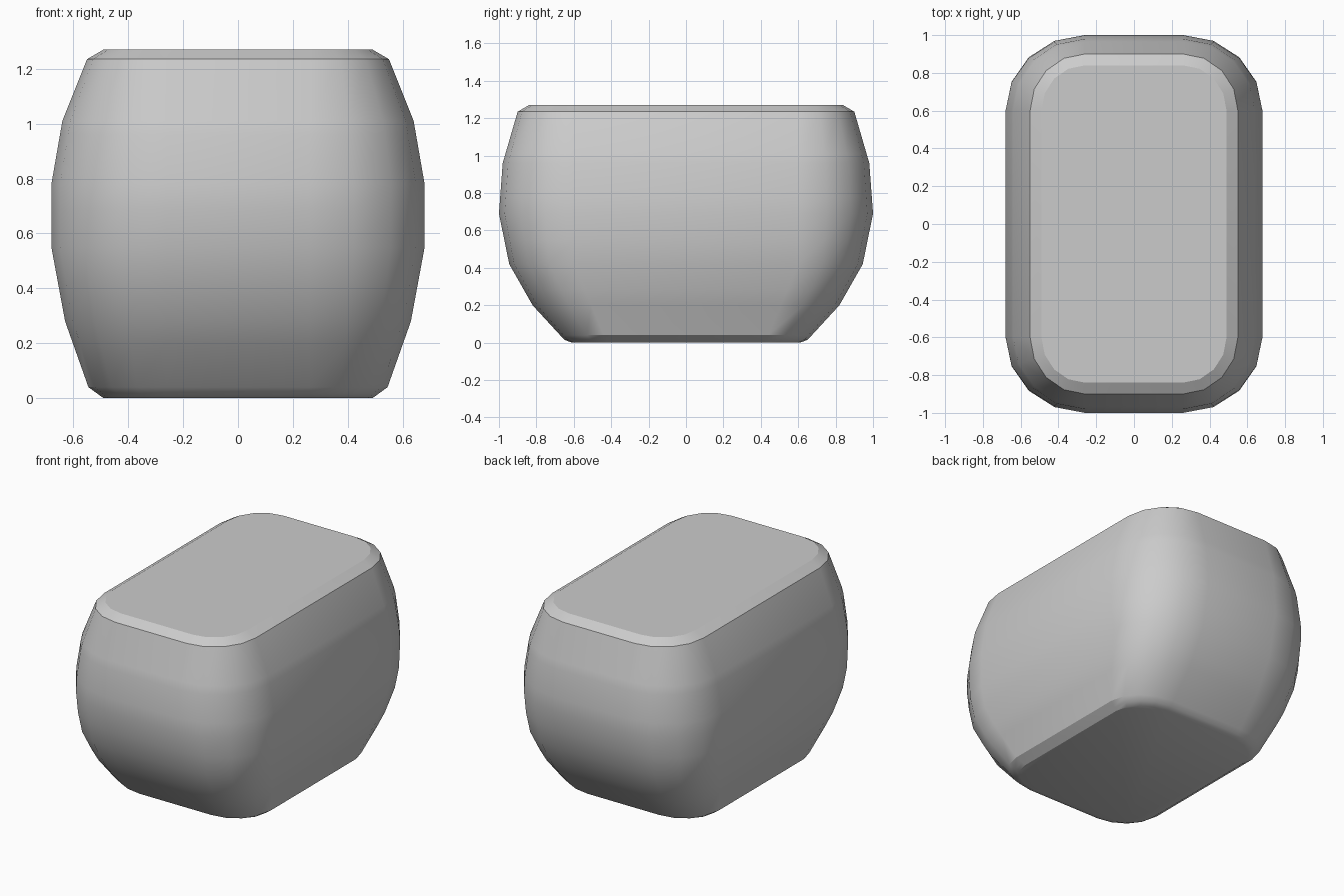
import bpy, bmesh, math

cube = bpy.data.objects.get("Cube")
if cube:
    bpy.data.objects.remove(cube, do_unlink=True)

grey = bpy.data.materials.new("plain grey")
grey.use_nodes = True
colour = (0.6, 0.6, 0.6, 1)
grey.diffuse_color = colour
grey.node_tree.nodes["Principled BSDF"].inputs["Base Color"].default_value = colour

# Profiles of the bulging walls: (height, half size)
SIDE = [(0, .49), (.04, .545), (.28, .63), (.55, .68), (.78, .68), (1.01, .64), (1.235, .55), (1.27, .49)]
END = [(0, .61), (.015, .65), (.2, .82), (.42, .945), (.69, 1), (.96, .98), (1.235, .9), (1.27, .84)]
# Where the straight part of the long wall stops and the corner starts
CORNER = [(0, .42), (.04, .44), (.42, .6), (1.27, .6)]
CORNER_X = .26
STEPS = 4


def sample(profile, z):
    for (z0, a), (z1, b) in zip(profile, profile[1:]):
        if z <= z1:
            return a + (b - a) * (z - z0) / (z1 - z0)


def outline(z):
    """Rounded rectangle at height z."""
    cy = sample(CORNER, z)
    rx, ry = sample(SIDE, z) - CORNER_X, sample(END, z) - cy
    points = []
    for quarter, (sx, sy) in enumerate([(1, 1), (-1, 1), (-1, -1), (1, -1)]):
        for i in range(STEPS + 1):
            a = (quarter + i / STEPS) * math.pi / 2
            points.append((sx * CORNER_X + rx * math.cos(a), sy * cy + ry * math.sin(a), z))
    return points


# Loft the body through the stacked outlines
bm = bmesh.new()
heights = sorted({z for z, _ in SIDE + END})
rings = [[bm.verts.new(p) for p in outline(z)] for z in heights]
for low, high in zip(rings, rings[1:]):
    for i in range(len(low)):
        j = (i + 1) % len(low)
        bm.faces.new((low[i], low[j], high[j], high[i]))
bm.faces.new(rings[0][::-1])
bm.faces.new(rings[-1])
bmesh.ops.recalc_face_normals(bm, faces=bm.faces)
mesh = bpy.data.meshes.new("rounded_body")
bm.to_mesh(mesh)
bm.free()
mesh.materials.append(grey)
body = bpy.data.objects.new("rounded_body", mesh)
bpy.context.collection.objects.link(body)

# Smooth walls with crisp rims
bpy.ops.object.select_all(action='DESELECT')
body.select_set(True)
bpy.context.view_layer.objects.active = body
bpy.ops.object.shade_smooth_by_angle(angle=math.radians(30))
